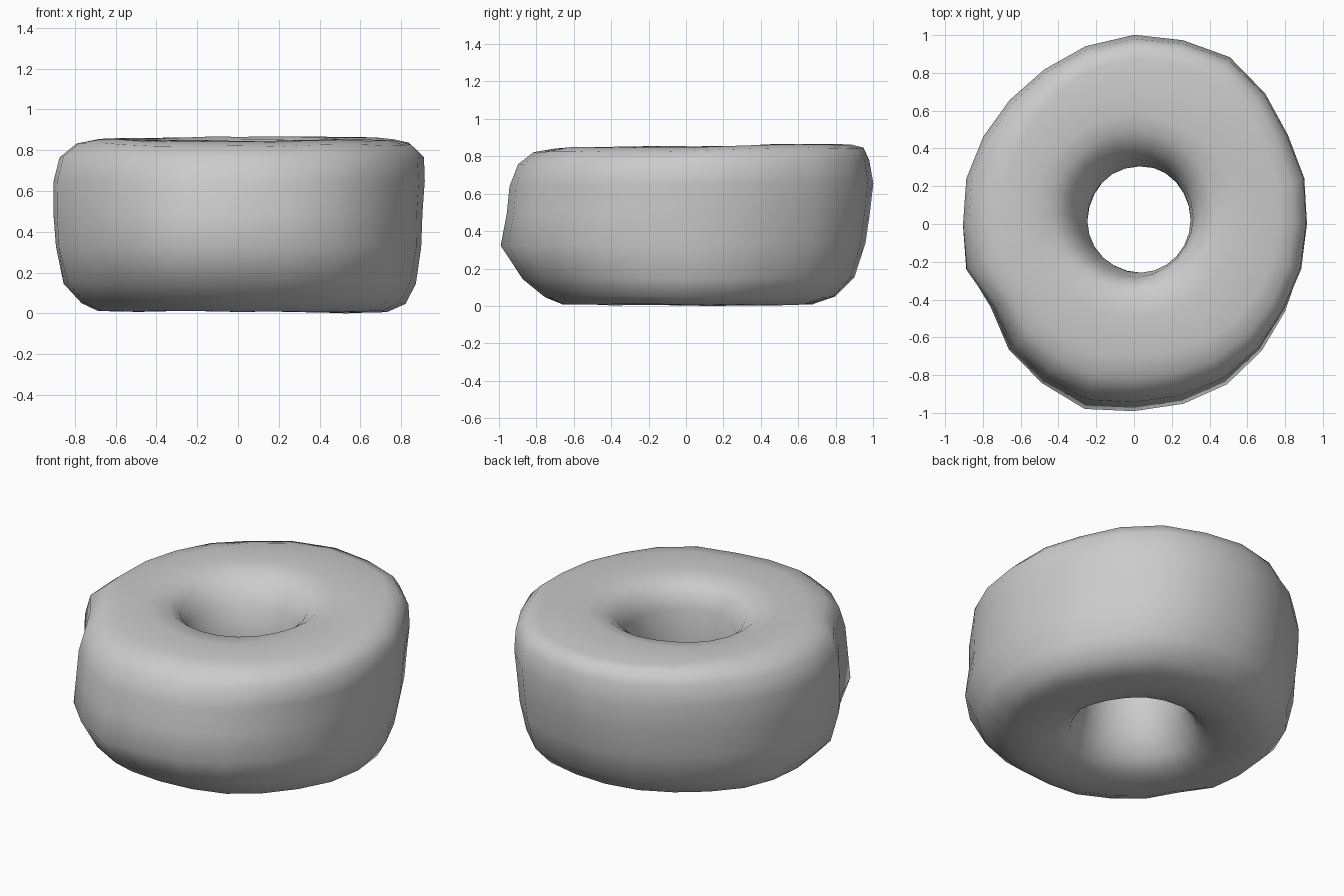
import bpy, bmesh, math
from mathutils import Vector, noise

cube = bpy.data.objects.get("Cube")
if cube:
    bpy.data.objects.remove(cube, do_unlink=True)

# Plain grey stone
stone = bpy.data.materials.new("grey stone")
stone.use_nodes = True
grey = (0.6, 0.6, 0.6, 1)
stone.diffuse_color = grey
stone.node_tree.nodes["Principled BSDF"].inputs["Base Color"].default_value = grey

# Outline reach around the ring, counter-clockwise from +x
reach = [.91, .93, .935, .98, 1.02, 1.005, 1, .98, .95, .933, .924, .92,
         .91, .92, .88, .94, .976, 1.01, .995, .985, .98, .96, .93, .917]

# Outer wall: relative reach on each side, from the bottom edge to the top edge
levels = [.01, .05, .15, .33, .5, .65, .77, .835, .855]
walls = {
    "left": [.80, .90, .96, .99, .99, 1, 1, .93, .84],
    "back": [.68, .80, .90, .96, .985, 1, .98, .95, .88],
    "right": [.76, .85, .95, .99, 1, 1, .97, .88, .76],
    "front": [.66, .76, .88, 1, .965, .945, .90, .82, .70],
}

# Hole, from the top face down to the bottom face: radius, height, centre x, centre y
hole = [(.54, .855, .0, .04), (.43, .84, .0, .06), (.36, .79, .0, .05),
        (.31, .70, .01, .03), (.28, .52, .03, .02), (.28, .35, .03, .02),
        (.31, .19, .02, .01), (.36, .08, .0, .0), (.43, .03, .0, -.01),
        (.55, .01, .0, -.01)]


def outer_point(angle, radius, i):
    """Blend the side profiles by direction."""
    c, s = math.cos(angle), math.sin(angle)
    side = walls["left" if c > 0 else "right"][i]
    end = walls["back" if s > 0 else "front"][i]
    r = radius * (side * c * c + end * s * s)
    return Vector((r * c, r * s, levels[i]))


bm = bmesh.new()
rings = []
for n, radius in enumerate(reach):
    angle = math.tau * n / len(reach)
    c, s = math.cos(angle), math.sin(angle)
    points = [outer_point(angle, radius, i) for i in range(len(levels))]
    points += [Vector((cx + r * c, cy + r * s, z)) for r, z, cx, cy in hole]
    for p in points:
        # Top face rises to the back; the worn surface is slightly uneven
        p.z += .018 * p.y * p.z
        p += noise.noise_vector(p * 2.5) * .012
    rings.append([bm.verts.new(p) for p in points])

for a, b in zip(rings, rings[1:] + rings[:1]):
    for i in range(len(a)):
        j = (i + 1) % len(a)
        bm.faces.new((a[i], b[i], b[j], a[j])).smooth = True
bmesh.ops.recalc_face_normals(bm, faces=bm.faces)

# Stand the ring on the ground
lowest = min(v.co.z for v in bm.verts)
bmesh.ops.translate(bm, verts=bm.verts, vec=(0, 0, -lowest))

mesh = bpy.data.meshes.new("stone_ring")
bm.to_mesh(mesh)
bm.free()
mesh.materials.append(stone)
bpy.context.collection.objects.link(bpy.data.objects.new("stone_ring", mesh))
